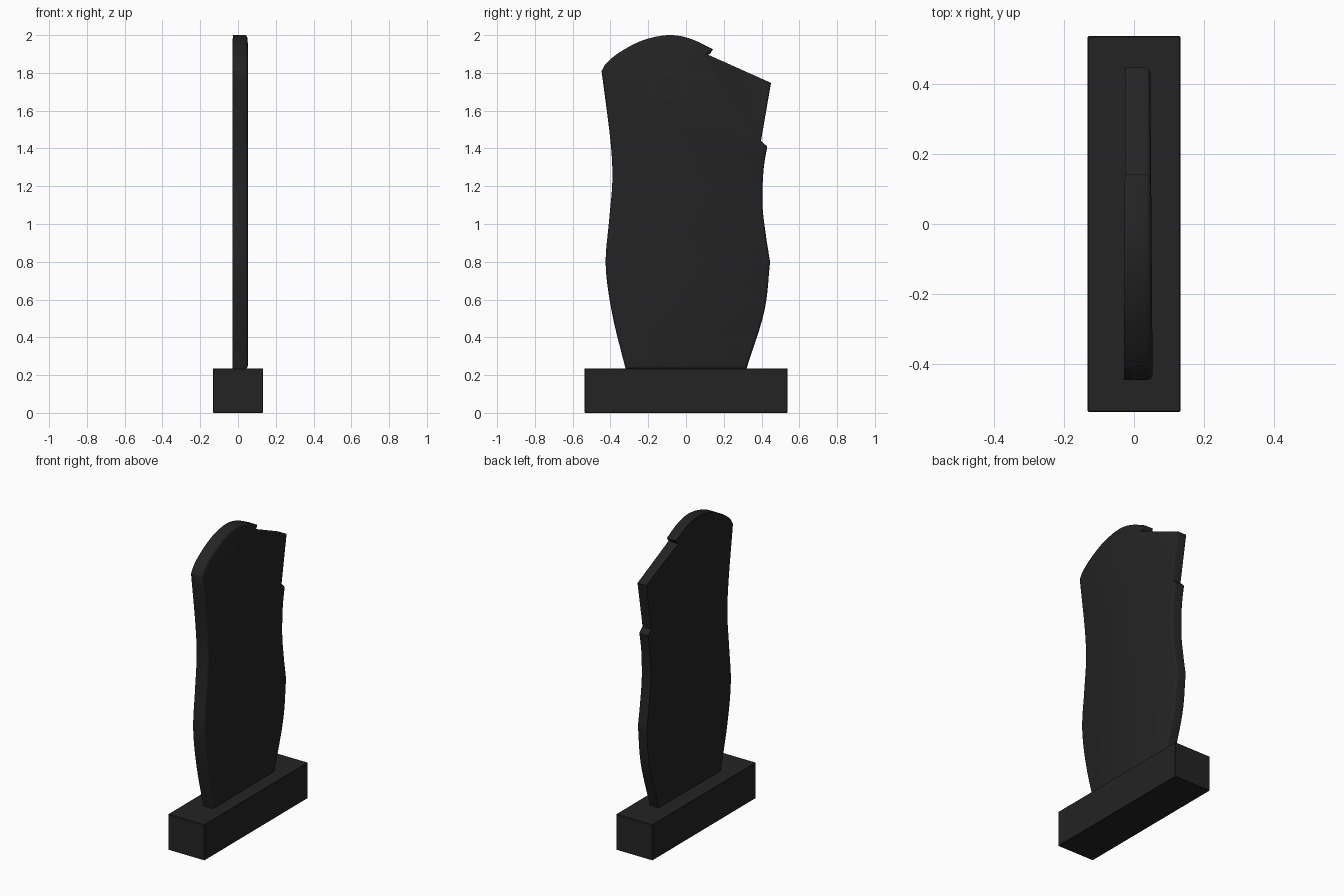
import bpy, bmesh, math
from mathutils import Vector

if "Cube" in bpy.data.objects:
    bpy.data.objects.remove(bpy.data.objects["Cube"])

stone = bpy.data.materials.new("black_granite")
stone.diffuse_color = (0.017, 0.017, 0.017, 1)
stone.use_nodes = True
stone.node_tree.nodes["Principled BSDF"].inputs["Base Color"].default_value = stone.diffuse_color


def finish(bm, name):
    bmesh.ops.recalc_face_normals(bm, faces=bm.faces[:])
    me = bpy.data.meshes.new(name)
    bm.to_mesh(me)
    bm.free()
    me.materials.append(stone)
    ob = bpy.data.objects.new(name, me)
    bpy.context.collection.objects.link(ob)
    return ob


def spline(pts, n=6):
    # Catmull-Rom curve through the points, last point left out
    p = [Vector(q) for q in pts]
    p = [2 * p[0] - p[1]] + p + [2 * p[-1] - p[-2]]
    out = []
    for i in range(1, len(p) - 2):
        a, b, c, d = p[i - 1:i + 3]
        for k in range(n):
            t = k / n
            out.append(0.5 * (2 * b + (c - a) * t + (2 * a - 5 * b + 4 * c - d) * t ** 2
                              + (3 * b - a - 3 * c + d) * t ** 3))
    return out


# Plinth block
bm = bmesh.new()
bmesh.ops.create_cube(bm, size=1)
bmesh.ops.scale(bm, vec=(0.266, 1.076, 0.235), verts=bm.verts)
bmesh.ops.translate(bm, vec=(0, 0, 0.1175), verts=bm.verts)
bmesh.ops.bevel(bm, geom=bm.edges[:], offset=0.003, segments=1, affect='EDGES')
finish(bm, "plinth")

# Slab outline (y, z): curved runs between sharp corners
runs = [
    [(-0.32, 0.233), (-0.39, 0.52), (-0.425, 0.78), (-0.407, 1.02), (-0.39, 1.23),
     (-0.40, 1.44), (-0.447, 1.81)],
    [(-0.447, 1.81), (-0.42, 1.853), (-0.35, 1.91), (-0.23, 1.972), (-0.095, 2.0),
     (0.02, 1.982), (0.143, 1.925)],
    [(0.143, 1.925), (0.127, 1.90)],
    [(0.127, 1.90), (0.115, 1.897)],
    [(0.115, 1.897), (0.45, 1.747)],
    [(0.45, 1.747), (0.397, 1.44)],
    [(0.397, 1.44), (0.43, 1.41)],
    [(0.43, 1.41), (0.41, 1.28), (0.405, 1.1), (0.423, 0.94), (0.445, 0.80)],
    [(0.445, 0.80), (0.415, 0.54), (0.32, 0.233)],
    [(0.32, 0.233), (-0.32, 0.233)],
]
outline = []
for r in runs:
    outline += spline(r, 6 if len(r) > 2 else 1)


def inset(pts, d):
    # Mitred inward offset of the clockwise outline
    out = []
    for i, p in enumerate(pts):
        e1 = (p - pts[i - 1]).normalized()
        e2 = (pts[(i + 1) % len(pts)] - p).normalized()
        n1, n2 = Vector((e1.y, -e1.x)), Vector((e2.y, -e2.x))
        m = (n1 + n2) / max(1 + n1.dot(n2), 0.6)
        out.append(p + m * d)
    return out


# Slab: straight sides with a softly rounded right-hand rim, slightly thinner toward +y
bm = bmesh.new()
rings = []
for x, d in ((-0.027, 0), (0.036, 0), (0.043, 0.003), (0.047, 0.008), (0.05, 0.016)):
    rings.append([bm.verts.new((x * (1 - 0.15 * p.x), p.x, p.y)) for p in inset(outline, d)])
n = len(outline)
for a, b in zip(rings, rings[1:]):
    for i in range(n):
        j = (i + 1) % n
        bm.faces.new((a[i], a[j], b[j], b[i]))
bm.faces.new(rings[0])
bm.faces.new(rings[-1])
slab = finish(bm, "headstone_slab")

bpy.ops.object.select_all(action='DESELECT')
slab.select_set(True)
bpy.context.view_layer.objects.active = slab
bpy.ops.object.shade_smooth_by_angle(angle=math.radians(35))
